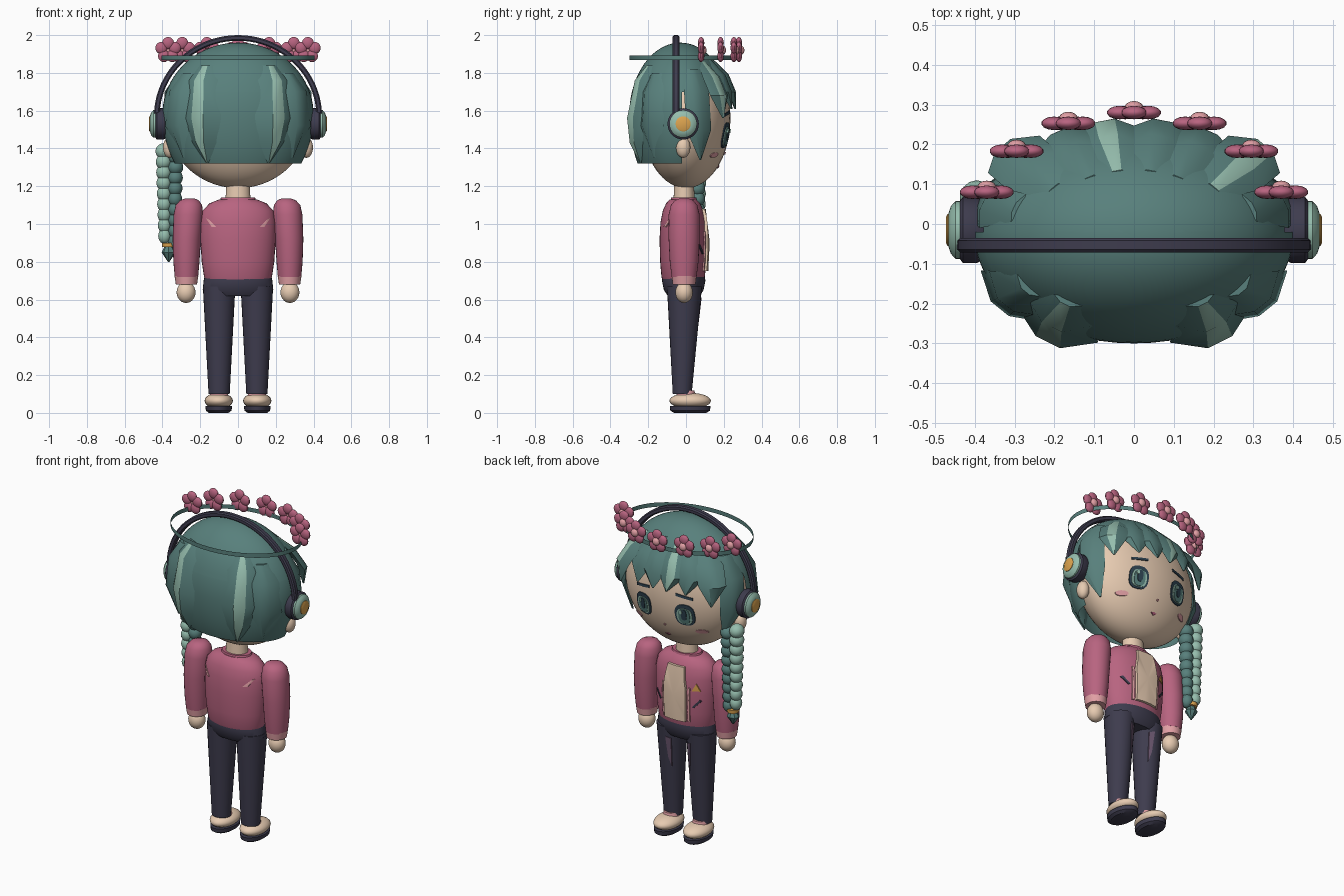
import bpy, bmesh, math
from math import sin, cos, pi, radians, sqrt
from mathutils import Vector

if "Cube" in bpy.data.objects:
    bpy.data.objects.remove(bpy.data.objects["Cube"])


def lin(c):
    c /= 255
    return c / 12.92 if c <= 0.04045 else ((c + 0.055) / 1.055) ** 2.4


def material(name, r, g, b):
    m = bpy.data.materials.new(name)
    m.diffuse_color = (lin(r), lin(g), lin(b), 1)
    m.use_nodes = True
    m.node_tree.nodes["Principled BSDF"].inputs["Base Color"].default_value = m.diffuse_color
    return m


TEAL = material("hair teal", 88, 128, 124)
MINT = material("pale mint", 150, 190, 174)
ROSE = material("jacket rose", 184, 100, 128)
BLUSH = material("blush pink", 226, 160, 165)
NAVY = material("dark navy", 62, 60, 78)
SKIN = material("warm skin", 232, 204, 178)
GOLD = material("gold", 222, 165, 80)
INK = material("eye ink", 46, 66, 80)
PLUM = material("dusty plum", 104, 84, 108)


def finish(bm, name, *mats):
    bmesh.ops.recalc_face_normals(bm, faces=bm.faces)
    me = bpy.data.meshes.new(name)
    bm.to_mesh(me)
    bm.free()
    for m in mats:
        me.materials.append(m)
    ob = bpy.data.objects.new(name, me)
    bpy.context.collection.objects.link(ob)
    return ob


def skin(name, rings, *mats, stripe=None):
    """Join rings of points into a capped tube; one strip may use material 1."""
    bm = bmesh.new()
    vs = [[bm.verts.new(p) for p in r] for r in rings]
    n = len(vs[0])
    for a, b in zip(vs, vs[1:]):
        for i in range(n):
            f = bm.faces.new((a[i], a[(i + 1) % n], b[(i + 1) % n], b[i]))
            f.material_index = 1 if i == stripe else 0
    bm.faces.new(vs[0])
    bm.faces.new(vs[-1])
    return finish(bm, name, *mats)


def loft(name, prof, mat, n=28):
    """Stack of ellipses (cx, cy, z, rx, ry)."""
    return skin(name, [[(cx + rx * cos(2 * pi * i / n), cy + ry * sin(2 * pi * i / n), z)
                        for i in range(n)] for cx, cy, z, rx, ry in prof], mat)


def disc(name, side, prof, mat, cy=-0.015, cz=1.53, n=28):
    """Turned part on a sideways axis, profile (x, radius)."""
    return skin(name, [[(side * x, cy + r * cos(2 * pi * i / n), cz + r * sin(2 * pi * i / n))
                        for i in range(n)] for x, r in prof], mat)


def ball(name, c, r, mat, u=24, v=14):
    bm = bmesh.new()
    bmesh.ops.create_uvsphere(bm, u_segments=u, v_segments=v, radius=1)
    for p in bm.verts:
        p.co = Vector([c[k] + r[k] * p.co[k] for k in range(3)])
    return finish(bm, name, mat)


def patch(name, pts, surf, off, mat):
    """Thin plate laid on the surface y = surf(x, z), raised by off."""
    s = 1 if surf(*pts[0]) > 0 else -1
    fine = []
    for (x0, z0), (x1, z1) in zip(pts, pts[1:] + pts[:1]):
        k = max(1, int(math.hypot(x1 - x0, z1 - z0) / 0.04))
        fine += [(x0 + (x1 - x0) * j / k, z0 + (z1 - z0) * j / k) for j in range(k)]
    bm = bmesh.new()
    top = [bm.verts.new((x, surf(x, z) + s * off, z)) for x, z in fine]
    low = [bm.verts.new((x, surf(x, z) - s * 0.002, z)) for x, z in fine]
    mx, mz = (sum(p[k] for p in fine) / len(fine) for k in (0, 1))
    mid = bm.verts.new((mx, surf(mx, mz) + s * off, mz))
    for i in range(len(fine)):
        j = (i + 1) % len(fine)
        bm.faces.new((top[i], top[j], mid))
        bm.faces.new((top[j], top[i], low[i], low[j]))
    return finish(bm, name, mat)


def rounded(cx, cz, w, h, e=0.75, n=20):
    sp = lambda v: math.copysign(abs(v) ** e, v)
    return [(cx + w * sp(cos(2 * pi * i / n)), cz + h * sp(sin(2 * pi * i / n))) for i in range(n)]


# Head, neck and ears
def face(x, z):
    return 0.235 * sqrt(max(0, 1 - (x / 0.38) ** 2 - ((z - 1.56) / 0.37) ** 2))


ball("head", (0, 0, 1.56), (0.38, 0.235, 0.37), SKIN, 56, 40)
loft("neck", [(0, -0.01, 1.05, 0.07, 0.06), (0, -0.01, 1.15, 0.065, 0.055), (0, -0.01, 1.25, 0.06, 0.05)], SKIN)
for s in (-1, 1):
    ball("ear", (s * 0.362, -0.015, 1.405), (0.035, 0.038, 0.055), SKIN)
    # Eyes, brows and cheeks
    x = s * 0.14
    patch("eye_outline", rounded(x, 1.47, 0.058, 0.068), face, 0.005, INK)
    patch("eye_white", rounded(x, 1.463, 0.045, 0.051), face, 0.008, MINT)
    patch("iris", rounded(x, 1.465, 0.033, 0.049), face, 0.011, TEAL)
    patch("pupil", rounded(x, 1.475, 0.016, 0.034), face, 0.014, INK)
    patch("eye_glint", rounded(x + 0.016, 1.492, 0.009, 0.012, 1, 10), face, 0.017, MINT)
    patch("brow", [(s * 0.09, 1.585), (s * 0.19, 1.57), (s * 0.19, 1.585), (s * 0.09, 1.6)], face, 0.005, INK)
    patch("cheek", rounded(s * 0.215, 1.365, 0.033, 0.014, 1), face, 0.005, BLUSH)
patch("nose", rounded(0, 1.375, 0.007, 0.006, 1, 8), face, 0.007, BLUSH)
patch("mouth", [(-0.018, 1.305), (0, 1.294), (0.018, 1.305), (0, 1.309)], face, 0.006, ROSE)

# Hair cap with open face
bm = bmesh.new()
bmesh.ops.create_uvsphere(bm, u_segments=56, v_segments=40, radius=1)
for v in bm.verts:
    x, y, z = v.co
    v.co = (0.40 * x, -0.03 + 0.27 * y, 1.58 + z * (0.38 if z > 0 else 0.475))
for co, no, clear in (((0, 0, 1.32), (0, 0, 1), True), ((0, 0, 1.70), (0, 0, 1), False),
                      ((0, -0.02, 0), (0, 1, 0), False)):
    bmesh.ops.bisect_plane(bm, geom=bm.verts[:] + bm.edges[:] + bm.faces[:], plane_co=co,
                           plane_no=no, clear_inner=clear)
gone = [f for f in bm.faces if f.calc_center_median().y > -0.02 and f.calc_center_median().z < 1.70]
bmesh.ops.delete(bm, geom=gone, context='FACES')
finish(bm, "hair_cap", TEAL)


def lock(name, deg, prof, mint=False, flip=1):
    """Tapered hair lock on the cap; profile (z, width, depth, push, sideways shift)."""
    a = radians(deg)
    n = Vector((cos(a) / 0.40, sin(a) / 0.27, 0)).normalized()
    t = Vector((-n.y, n.x, 0)) * flip
    rings = []
    for z, w, d, o, sh in prof:
        f = sqrt(1 - ((z - 1.58) / (0.38 if z > 1.58 else 0.475)) ** 2)
        c = Vector((0.40 * f * cos(a), -0.03 + 0.27 * f * sin(a), z)) + n * o + t * sh
        rings.append([c + t * w * u + n * d * v for u, v in
                      ((-1, -0.2), (-0.45, 0.85), (0.2, 1), (1, -0.2), (0, -0.7))])
    skin(name, rings, TEAL, MINT, stripe=1 if mint else None)


BACK = [(1.84, 0.04, 0.012, 0, -0.02), (1.76, 0.085, 0.035, 0, -0.01), (1.56, 0.105, 0.04, 0, 0.01),
        (1.43, 0.07, 0.04, 0, 0.01), (1.32, 0.004, 0.004, 0.01, 0.01)]
SIDE_BACK = [(1.80, 0.04, 0.015, 0, 0), (1.70, 0.08, 0.03, 0, 0), (1.52, 0.09, 0.032, 0, 0), (1.35, 0.006, 0.006, 0, 0)]
SIDE = [(1.82, 0.04, 0.01, 0, 0), (1.70, 0.075, 0.02, 0, 0), (1.50, 0.075, 0.022, 0, 0.01), (1.34, 0.005, 0.006, 0, 0.03)]
BANG = [(1.88, 0.035, 0.012, -0.01, 0), (1.79, 0.075, 0.028, 0.005, 0), (1.70, 0.078, 0.025, 0.015, 0),
        (1.61, 0.005, 0.006, 0.022, 0.02)]
CORNER = [(1.86, 0.04, 0.012, -0.01, 0), (1.78, 0.08, 0.03, 0.015, 0), (1.68, 0.08, 0.03, 0.04, 0),
          (1.56, 0.005, 0.006, 0.045, 0.01)]
for s in (1, -1):
    at = lambda d: d if s > 0 else 180 - d
    lock("back_lock", at(-60), BACK, True, -s)
    lock("side_back_lock", at(-35), SIDE_BACK, False, s)
    lock("side_lock", at(20), SIDE, False, s)
    lock("corner_bang", at(43), CORNER, s > 0, s)
    lock("outer_bang", at(64), BANG, False, s)
    lock("centre_bang", at(81), BANG, s < 0, s)

# Braid, tie and tuft
for i in range(9):
    k = 1 - 0.025 * i
    z = 1.385 - 0.056 * i
    ball("braid_outer", (-0.365 - 0.03 * k, 0.065, z), (0.043 * k, 0.045 * k, 0.042), MINT, 14, 10)
    ball("braid_inner", (-0.365 + 0.035 * k, 0.06, z - 0.028), (0.043 * k, 0.045 * k, 0.042), TEAL, 14, 10)
loft("braid_tie", [(-0.367, 0.062, 0.878, 0.034, 0.034), (-0.367, 0.062, 0.90, 0.036, 0.036)], GOLD)
loft("braid_tuft", [(-0.367, 0.062, 0.885, 0.02, 0.02), (-0.367, 0.062, 0.85, 0.038, 0.034),
                    (-0.367, 0.062, 0.80, 0.004, 0.004)], TEAL, 8)

# Headphones
band = []
for i in range(41):
    a = radians(2 + 176 * i / 40)
    band.append([((0.43 + u) * cos(a), -0.053 + v, 1.57 + (0.415 + u) * sin(a)) for u, v in
                 ((-0.015, -0.011), (-0.008, -0.018), (0.008, -0.018), (0.015, -0.011),
                  (0.015, 0.011), (0.008, 0.018), (-0.008, 0.018), (-0.015, 0.011))])
skin("headphone_band", band, NAVY)
for s in (-1, 1):
    disc("ear_pad", s, [(0.37, 0.07), (0.395, 0.083), (0.43, 0.083), (0.44, 0.07)], NAVY)
    disc("ear_cup", s, [(0.432, 0.073), (0.448, 0.073), (0.46, 0.06), (0.466, 0.042)], MINT)
    disc("ear_cap", s, [(0.46, 0.04), (0.469, 0.04), (0.472, 0.034)], GOLD)

# Crown hoop and flowers
bm = bmesh.new()
hoop = [[bm.verts.new((0.405 * cos(2 * pi * i / 64), -0.015 + 0.285 * sin(2 * pi * i / 64), z))
         for z in (1.867, 1.893)] for i in range(64)]
for i in range(64):
    bm.faces.new((hoop[i - 1][0], hoop[i][0], hoop[i][1], hoop[i - 1][1]))
finish(bm, "crown_hoop", TEAL)
for x, y in ((0, 0.28), (0.165, 0.253), (0.295, 0.183), (0.37, 0.08),
             (-0.165, 0.253), (-0.295, 0.183), (-0.37, 0.08)):
    for k in range(5):
        a = radians(90 + 72 * k)
        ball("petal", (x + 0.038 * cos(a), y, 1.92 + 0.038 * sin(a)), (0.032, 0.017, 0.032), ROSE, 14, 10)
    ball("flower_centre", (x, y + 0.012, 1.92), (0.024, 0.017, 0.024), BLUSH, 14, 10)

# Jacket body
BODY = [(0.69, 0.17, 0.105), (0.72, 0.18, 0.115), (0.80, 0.192, 0.122), (0.92, 0.2, 0.125), (1.01, 0.2, 0.12),
        (1.07, 0.188, 0.108), (1.11, 0.15, 0.09), (1.13, 0.1, 0.07)]
loft("jacket", [(0, -0.015, z, rx, ry) for z, rx, ry in BODY], ROSE, 36)
loft("collar", [(0, -0.012, 1.115, 0.1, 0.073), (0, -0.012, 1.14, 0.09, 0.066)], ROSE)


def chest(x, z, s=1):
    for (z0, a0, b0), (z1, a1, b1) in zip(BODY, BODY[1:]):
        if z <= z1:
            break
    k = (z - z0) / (z1 - z0)
    a, b = a0 + (a1 - a0) * k, b0 + (b1 - b0) * k
    return -0.015 + s * b * sqrt(max(0, 1 - (x / a) ** 2))


def back(x, z):
    return chest(x, z, -1)


patch("shirt", [(-0.07, 0.75), (0.07, 0.75), (0.075, 0.95), (0.055, 1.08), (-0.055, 1.08), (-0.075, 0.95)],
      chest, 0.016, SKIN)
patch("badge", [(-0.15, 0.945), (-0.105, 0.945), (-0.128, 0.99)], chest, 0.006, GOLD)
for s in (-1, 1):
    patch("lapel_trim", [(s * 0.08, 0.75), (s * 0.092, 0.75), (s * 0.095, 0.96), (s * 0.083, 0.96)], chest, 0.007, BLUSH)
    patch("pocket", [(s * 0.105, 0.845), (s * 0.115, 0.84), (s * 0.155, 0.885), (s * 0.145, 0.892)], chest, 0.006, NAVY)
    patch("back_stripe", [(s * 0.17, 1.03), (s * 0.155, 1.025), (s * 0.115, 0.985), (s * 0.14, 0.985)], back, 0.006, BLUSH)

# Hips
loft("hips", [(0, -0.012, 0.62, 0.16, 0.085), (0, -0.012, 0.65, 0.187, 0.105), (0, -0.012, 0.70, 0.182, 0.115),
              (0, -0.012, 0.73, 0.175, 0.11)], NAVY, 36)


def thigh(x, z):
    k = (z - 0.1) / 0.57
    cx = math.copysign(0.1, x)
    return -0.02 + 0.012 * k + (0.05 + 0.043 * k) * sqrt(max(0, 1 - ((x - cx) / (0.056 + 0.03 * k)) ** 2))


for s in (-1, 1):
    # Sleeves, cuffs and hands
    loft("sleeve", [(s * 0.255, -0.01, 1.135, 0.025, 0.025), (s * 0.257, -0.01, 1.125, 0.05, 0.05),
                    (s * 0.26, -0.01, 1.10, 0.07, 0.07), (s * 0.263, -0.01, 1.05, 0.078, 0.082),
                    (s * 0.271, -0.01, 0.92, 0.075, 0.082), (s * 0.273, -0.01, 0.80, 0.069, 0.076),
                    (s * 0.273, -0.01, 0.72, 0.062, 0.066)], ROSE)
    loft("cuff", [(s * 0.273, -0.01, 0.725, 0.063, 0.066), (s * 0.273, -0.01, 0.68, 0.056, 0.06)], BLUSH)
    ball("hand", (s * 0.275, -0.01, 0.638), (0.05, 0.046, 0.056), SKIN)
    # Legs, socks and shoes
    loft("leg", [(s * 0.1, -0.02, 0.1, 0.056, 0.05), (s * 0.1, -0.008, 0.67, 0.086, 0.093)], NAVY)
    patch("thigh_panel", [(s * 0.055, 0.60), (s * 0.085, 0.61), (s * 0.075, 0.48), (s * 0.06, 0.42)], thigh, 0.005, PLUM)
    loft("sock", [(s * 0.1, 0.0, 0.07, 0.055, 0.055), (s * 0.1, 0.0, 0.118, 0.042, 0.045)], BLUSH)
    ball("shoe", (s * 0.102, 0.022, 0.064), (0.075, 0.11, 0.042), SKIN)
    loft("sole", [(s * 0.102, 0.022, 0.0, 0.052, 0.085), (s * 0.102, 0.022, 0.012, 0.068, 0.105),
                  (s * 0.102, 0.022, 0.036, 0.071, 0.108)], NAVY)

# Smooth shading with sharp edges kept
for ob in bpy.data.objects:
    ob.select_set(True)
bpy.context.view_layer.objects.active = bpy.data.objects["head"]
bpy.ops.object.shade_smooth_by_angle(angle=radians(35))
